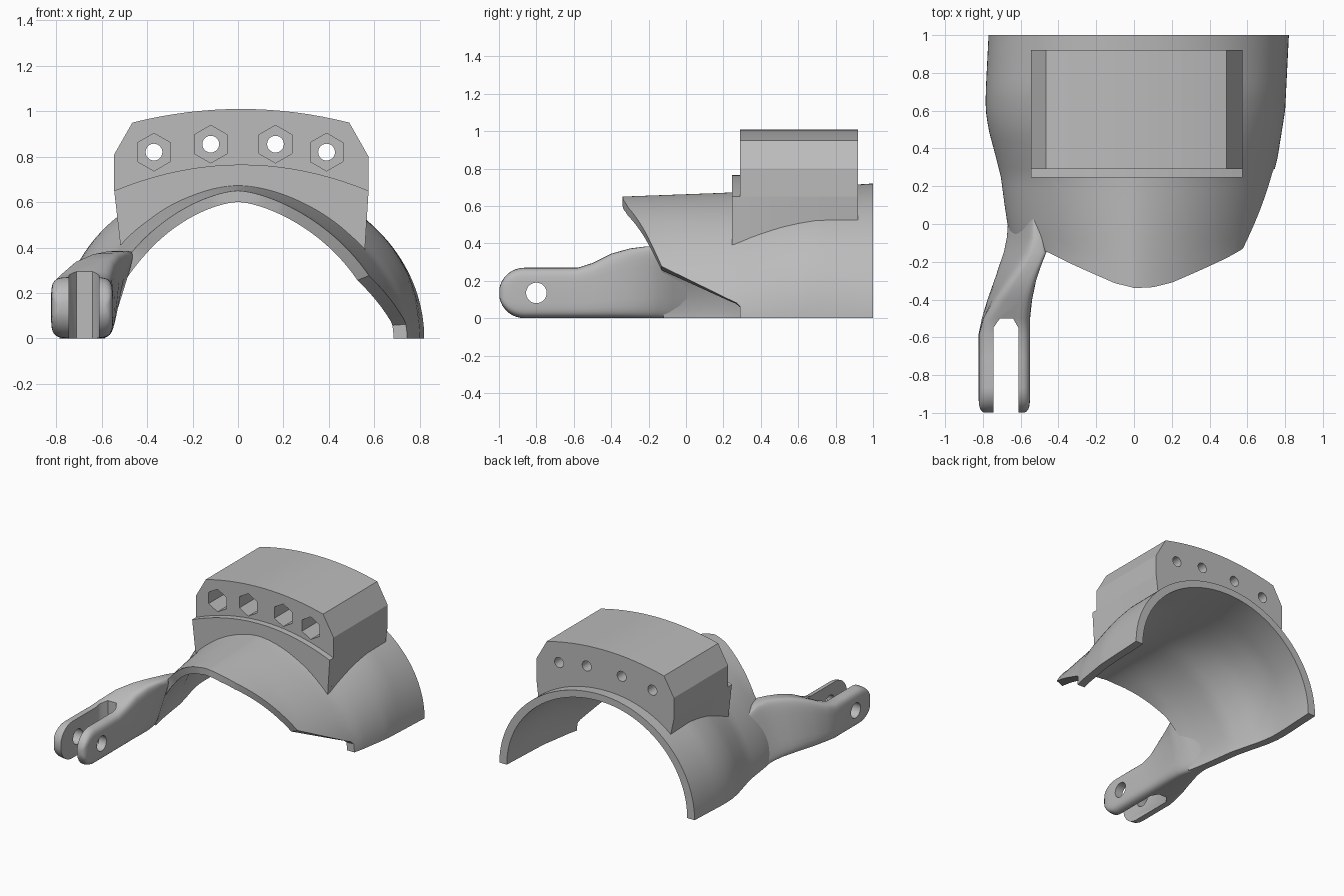
import bpy
import bmesh
from math import sin, cos, pi, radians

if "Cube" in bpy.data.objects:
    bpy.data.objects.remove(bpy.data.objects["Cube"])

grey = bpy.data.materials.new("plain_grey")
grey.use_nodes = True
grey.diffuse_color = (0.5, 0.5, 0.5, 1)
grey.node_tree.nodes["Principled BSDF"].inputs["Base Color"].default_value = (0.5, 0.5, 0.5, 1)


def interp(table, x):
    """Piecewise linear lookup in (key, value) pairs."""
    if x <= table[0][0]:
        return table[0][1]
    for (a, p), (b, q) in zip(table, table[1:]):
        if x <= b:
            return p + (q - p) * (x - a) / (b - a)
    return table[-1][1]


def loft(name, rings):
    """Closed solid through even-sized rings of points, capped by strips."""
    bm = bmesh.new()
    rows = [[bm.verts.new(p) for p in ring] for ring in rings]
    n = len(rows[0])
    for a, b in zip(rows, rows[1:]):
        for i in range(n):
            j = (i + 1) % n
            bm.faces.new((a[i], a[j], b[j], b[i]))
    for r in (rows[0], rows[-1]):
        for i in range(n // 2 - 1):
            bm.faces.new((r[i], r[i + 1], r[n - 2 - i], r[n - 1 - i]))
    bmesh.ops.recalc_face_normals(bm, faces=bm.faces)
    mesh = bpy.data.meshes.new(name)
    bm.to_mesh(mesh)
    bm.free()
    mesh.materials.append(grey)
    obj = bpy.data.objects.new(name, mesh)
    bpy.context.collection.objects.link(obj)
    return obj


def activate(obj):
    bpy.ops.object.select_all(action='DESELECT')
    obj.select_set(True)
    bpy.context.view_layer.objects.active = obj


def cut(obj, cutter):
    cutter.hide_render = True
    mod = obj.modifiers.new("cut", 'BOOLEAN')
    mod.operation = 'DIFFERENCE'
    mod.solver = 'EXACT'
    mod.object = cutter
    activate(obj)
    bpy.ops.object.modifier_apply(modifier=mod.name)
    bpy.data.objects.remove(cutter)


def smooth(obj, angle):
    activate(obj)
    bpy.ops.object.shade_smooth_by_angle(angle=radians(angle))


# Curved shell: arches that widen and get rounder towards the back
left_width = [(-0.34, 0.68), (-0.13, 0.68), (0.29, 0.745), (0.35, 0.76), (0.6, 0.80), (1, 0.82)]
right_width = [(-0.34, 0.66), (-0.15, 0.64), (0, 0.67), (0.1, 0.685), (0.25, 0.705), (0.35, 0.73),
               (0.5, 0.77), (0.6, 0.785), (0.7, 0.785), (1, 0.77)]
crown = [(-0.34, 0.65), (0.2, 0.67), (1, 0.72)]
roundness = [(-0.34, 1.6), (0.25, 1.75), (0.5, 2), (0.7, 2.12), (1, 2)]
front_edge = [(0.138, 0.29), (0.51, -0.13), (0.857, -0.22), (1.185, -0.31), (1.353, -0.335),
              (1.57, -0.34), (1.79, -0.315), (1.966, -0.27), (2.42, -0.15), (2.7, -0.12)]
WALL = 0.05


def shell_point(t, y, side_inset, top_inset):
    w = interp(left_width if t < pi / 2 else right_width, y) - side_inset
    e = 2 / interp(roundness, y)
    x = w * abs(cos(t)) ** e
    return (x if t < pi / 2 else -x, y, (interp(crown, y) - top_inset) * abs(sin(t)) ** e)


def shell_height(x, y):
    w = interp(left_width if x > 0 else right_width, y)
    p = interp(roundness, y)
    return interp(crown, y) * (1 - abs(x / w) ** p) ** (1 / p)


SEG, ROWS = 80, 24
angles = [pi * i / SEG for i in range(SEG + 1)]
rings = []
for r in range(ROWS + 1):
    ys = [interp(front_edge, t) + (1 - interp(front_edge, t)) * r / ROWS for t in angles]
    outer = [shell_point(t, y, 0, 0) for t, y in zip(angles, ys)]
    inner = [shell_point(t, y, 0.06, WALL) for t, y in zip(angles, ys)]
    rings.append(outer + inner[::-1])
smooth(loft("shell", rings), 35)


# Block on the shell, its underside buried in the wall
def saddle(name, top, y0, y1, steps):
    n = len(top)
    sections = []
    for s in range(steps + 1):
        y = y0 + (y1 - y0) * s / steps
        xs = [0.557 - 1.072 * i / (n - 1) for i in range(n)]
        bottom = [(x, y, shell_height(x, y) - WALL / 2) for x in xs]
        sections.append([(x, y, z) for x, z in top] + bottom)
    return loft(name, sections)


def arc(x0, x1, low, rise, n=16):
    return [(x0 + (x1 - x0) * i / n, low + rise * (1 - (2 * i / n - 1) ** 2)) for i in range(n + 1)]


# The bottom row runs back from the left side
block_top = [(-0.545, 0.65), (-0.545, 0.81)] + arc(-0.465, 0.49, 0.95, 0.06) + [(0.575, 0.80), (0.575, 0.65)]
block = saddle("block", block_top, 0.29, 0.92, 12)
saddle("block_front_flange", arc(-0.545, 0.575, 0.65, 0.115, 20), 0.245, 0.295, 2)


# Bolt holes with hexagonal nut recesses
def prism_y(x, z, radius, sides, y0, y1):
    ring = [(x + radius * sin(2 * pi * i / sides), z + radius * cos(2 * pi * i / sides))
            for i in range(sides)]
    return loft("cutter", [[(px, y, pz) for px, pz in ring] for y in (y0, y1)])


for x, z in ((-0.37, 0.82), (-0.12, 0.855), (0.165, 0.855), (0.39, 0.82)):
    cut(block, prism_y(x, z, 0.083, 6, 0.2, 0.49))
    cut(block, prism_y(x, z, 0.037, 24, 0.2, 1.1))


# Arm: rounded sections from the shell to the forked tip
def arm_ring(y, bl, br, tl, tr, z0, z1, n=32, power=0.36):
    ring = []
    for i in range(n):
        a = 2 * pi * (i + 0.5) / n
        u = 0.5 + 0.5 * abs(cos(a)) ** power * (1 if cos(a) > 0 else -1)
        v = 0.5 + 0.5 * abs(sin(a)) ** power * (1 if sin(a) > 0 else -1)
        lo, hi = bl + (br - bl) * u, tl + (tr - tl) * u
        ring.append((lo + (hi - lo) * v, y, z0 + (z1 - z0) * v))
    return ring


sections = [
    (0.05, -0.67, -0.65, -0.535, -0.505, 0, 0.34),
    (-0.07, -0.685, -0.605, -0.545, -0.475, 0, 0.375),
    (-0.15, -0.705, -0.57, -0.57, -0.45, 0, 0.385),
    (-0.22, -0.73, -0.555, -0.61, -0.48, 0, 0.383),
    (-0.3, -0.755, -0.55, -0.665, -0.51, 0, 0.373),
    (-0.4, -0.787, -0.55, -0.735, -0.535, 0, 0.345),
    (-0.5, -0.81, -0.55, -0.795, -0.55, 0, 0.295),
    (-0.58, -0.823, -0.55, -0.82, -0.55, 0, 0.27),
    (-0.7, -0.823, -0.55, -0.823, -0.55, 0, 0.27),
]
arm_rings = [arm_ring(*s) for s in sections]
for k in range(9):
    a = radians(10 * k)
    h = 0.135 * cos(a)
    side = 0.03 * (k / 8) ** 4
    l, r = -0.823 + side, -0.55 - side
    arm_rings.append(arm_ring(-0.865 - 0.135 * sin(a), l, r, l, r, 0.135 - h, 0.135 + h))
arm = loft("forked_arm", arm_rings)

# Slot between the prongs and the pivot hole
slot = [(-0.745, -1.1), (-0.745, -0.55), (-0.71, -0.5), (-0.64, -0.5), (-0.612, -0.55), (-0.612, -1.1)]
cut(arm, loft("cutter", [[(x, y, z) for x, y in slot] for z in (-0.1, 0.6)]))
hole = [(-0.8 + 0.055 * cos(pi * i / 16), 0.135 + 0.055 * sin(pi * i / 16)) for i in range(32)]
cut(arm, loft("cutter", [[(x, y, z) for y, z in hole] for x in (-1, -0.4)]))
smooth(arm, 35)
